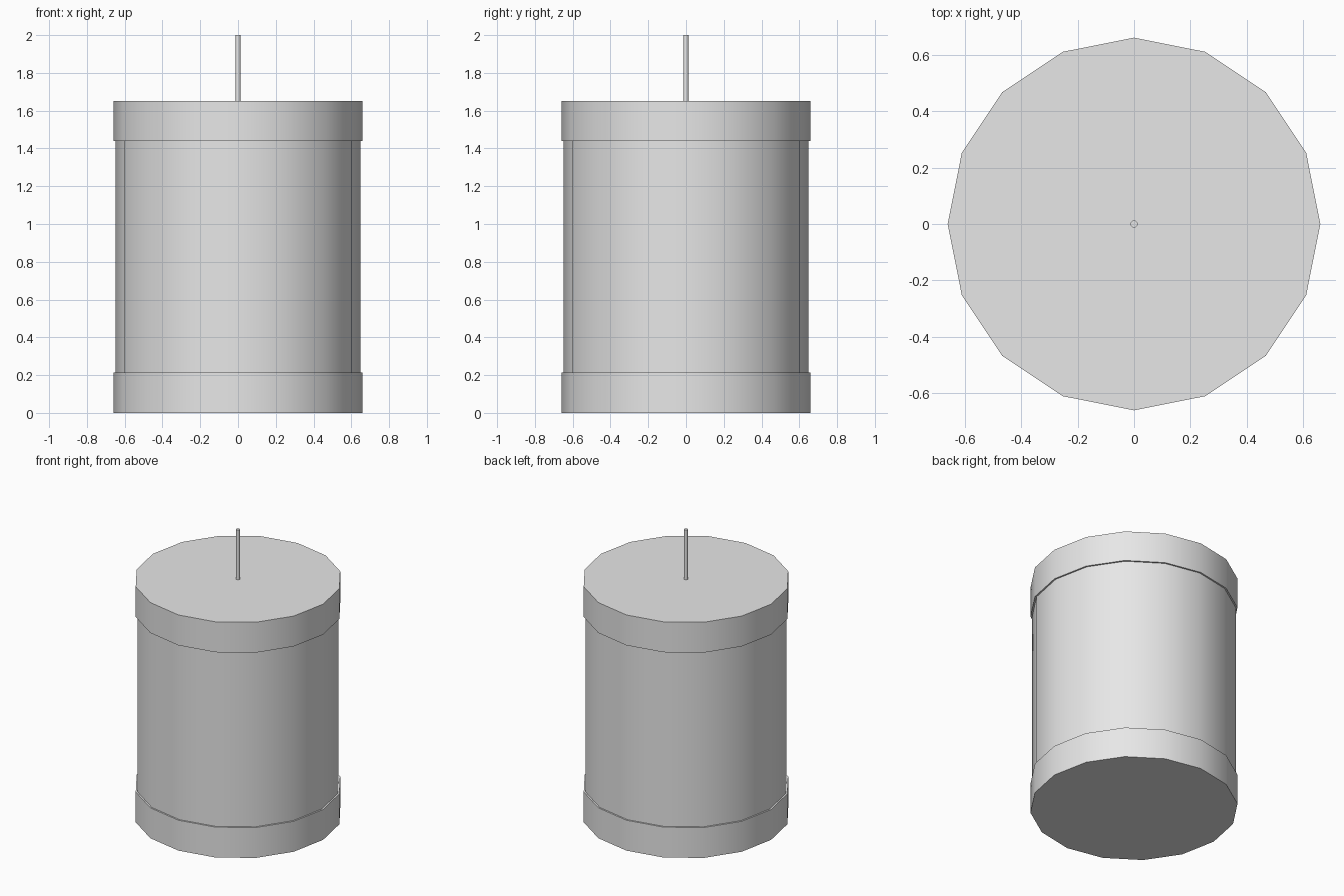
import bpy
import math

cube = bpy.data.objects.get("Cube")
if cube:
    bpy.data.objects.remove(cube, do_unlink=True)

# Single plain grey finish
GREY = (0.8, 0.8, 0.8, 1.0)
grey = bpy.data.materials.new("light_grey")
grey.use_nodes = True
grey.diffuse_color = GREY
for node in grey.node_tree.nodes:
    if node.type == 'BSDF_PRINCIPLED':
        node.inputs["Base Color"].default_value = GREY


def cylinder(name, radius, bottom, top, sides=16):
    """Upright capped cylinder with smooth sides and sharp rims."""
    bpy.ops.mesh.primitive_cylinder_add(
        vertices=sides, radius=radius, depth=top - bottom,
        location=(0, 0, (bottom + top) / 2))
    part = bpy.context.object
    part.name = name
    part.data.name = name
    part.data.materials.append(grey)
    bpy.ops.object.shade_smooth_by_angle(angle=math.radians(30))
    return part


RIM_RADIUS = 0.66
RIM_HEIGHT = 0.213
LID_TOP = 1.652

# Main drum between the two rims
cylinder("drum_body", 0.649, RIM_HEIGHT, LID_TOP - RIM_HEIGHT)

# Slightly wider base and lid
cylinder("base_rim", RIM_RADIUS, 0, RIM_HEIGHT)
cylinder("lid_rim", RIM_RADIUS, LID_TOP - RIM_HEIGHT, LID_TOP)

# Thin pin standing on the lid
cylinder("top_pin", 0.0125, LID_TOP, 2.0)
